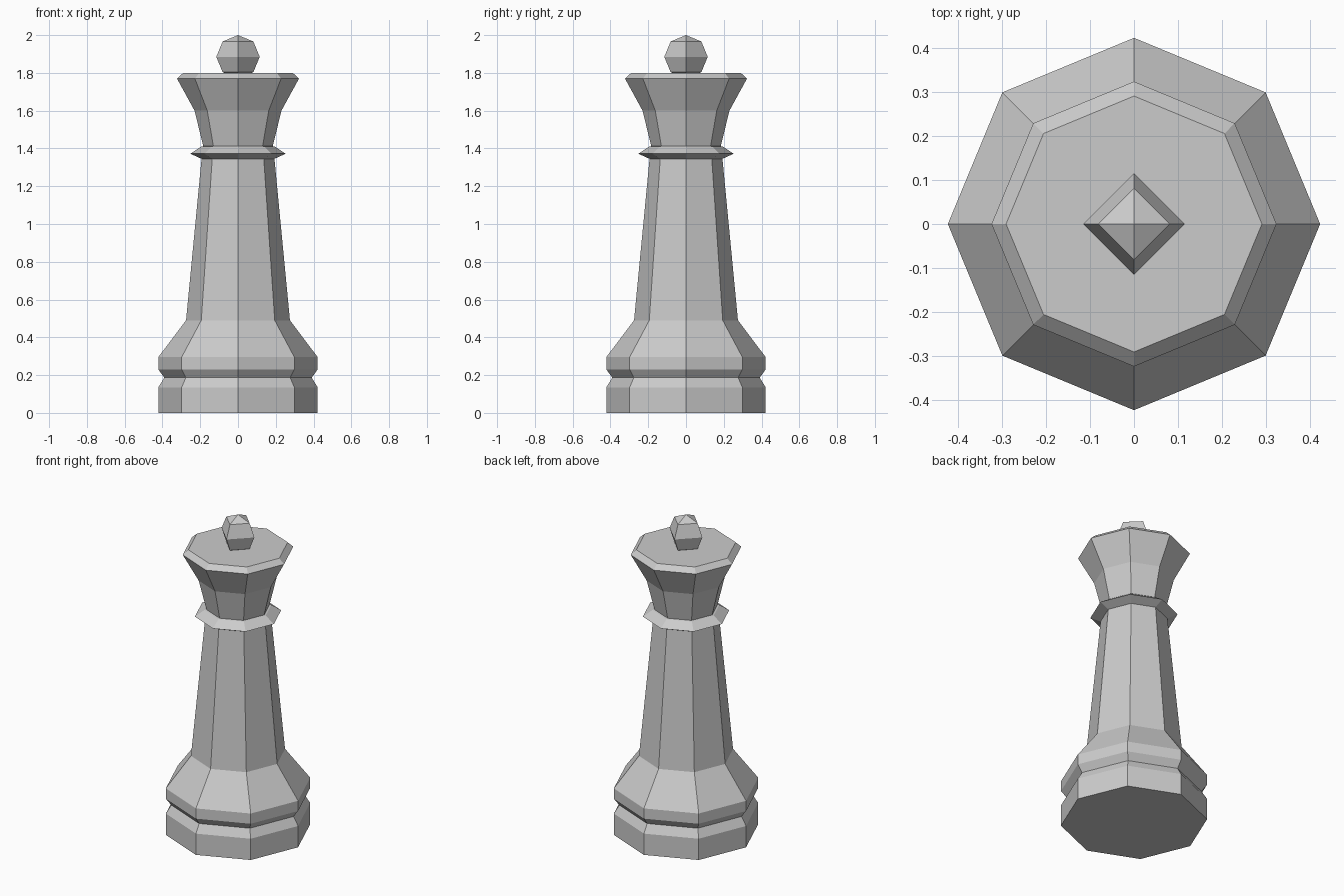
import bpy, bmesh
from math import cos, sin, tau

if "Cube" in bpy.data.objects:
    bpy.data.objects.remove(bpy.data.objects["Cube"])

SIDES = 8


def lathe(name, profile, sides):
    """Spin a (radius, height) profile into a closed, flat-shaded solid."""
    bm = bmesh.new()
    rings = [[bm.verts.new((r * cos(tau * i / sides), r * sin(tau * i / sides), z))
              for i in range(sides)] for r, z in profile]
    for low, high in zip(rings, rings[1:]):
        for i in range(sides):
            j = (i + 1) % sides
            bm.faces.new((low[i], low[j], high[j], high[i]))
    bm.faces.new(rings[0][::-1])
    bm.faces.new(rings[-1])
    mesh = bpy.data.meshes.new(name)
    bm.to_mesh(mesh)
    bm.free()
    obj = bpy.data.objects.new(name, mesh)
    bpy.context.collection.objects.link(obj)
    return obj


# Turned body: grooved foot, tapering stem, collar and flared head
foot = [(0.422, 0), (0.422, 0.135), (0.39, 0.187), (0.422, 0.23), (0.422, 0.295)]
stem = [(0.275, 0.49), (0.193, 1.345)]
collar = [(0.252, 1.372), (0.195, 1.41)]
head = [(0.184, 1.412), (0.23, 1.6), (0.323, 1.77), (0.29, 1.8)]
lathe("piece_body", foot + stem + collar + head, SIDES)

# Four-sided finial bead resting in the head
bpy.ops.mesh.primitive_uv_sphere_add(segments=4, ring_count=4, radius=0.115,
                                     location=(0, 0, 1.885))
bpy.context.object.name = "finial"
